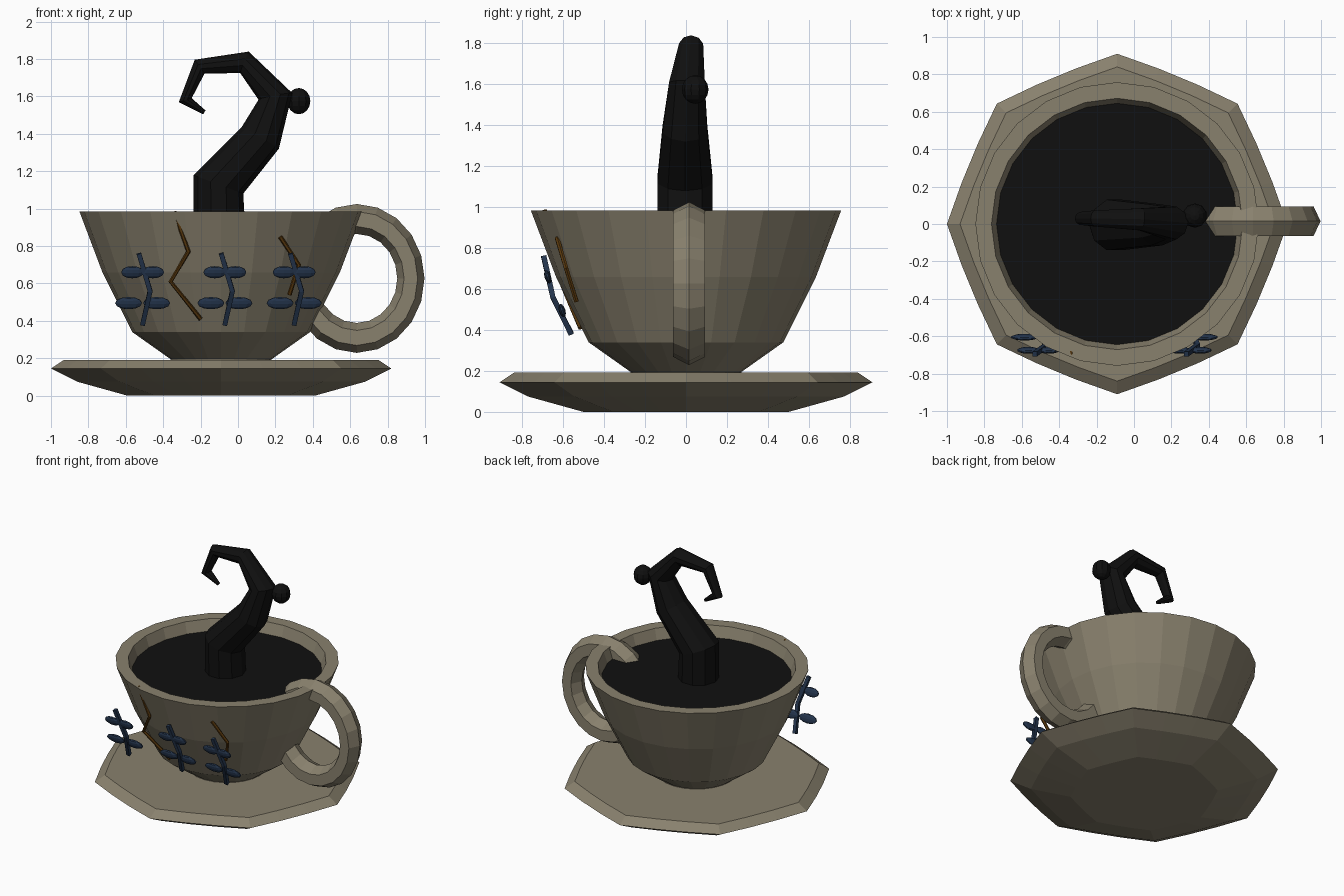
import bpy, bmesh, math
from mathutils import Vector, Matrix

if "Cube" in bpy.data.objects:
    bpy.data.objects.remove(bpy.data.objects["Cube"])

CX = -0.09          # shared axis of cup and saucer
SEG = 24


def material(name, rgb):
    m = bpy.data.materials.new(name)
    m.diffuse_color = (*rgb, 1)
    m.use_nodes = True
    m.node_tree.nodes["Principled BSDF"].inputs["Base Color"].default_value = m.diffuse_color
    return m


CLAY = material("grey_beige_clay", (0.25, 0.22, 0.155))
BLACK = material("black", (0.005, 0.005, 0.005))
BLUE = material("dark_blue", (0.018, 0.036, 0.075))
BROWN = material("brown", (0.10, 0.04, 0.004))


def finish(bm, name, mat):
    bmesh.ops.recalc_face_normals(bm, faces=bm.faces[:])
    me = bpy.data.meshes.new(name)
    bm.to_mesh(me)
    bm.free()
    me.materials.append(mat)
    ob = bpy.data.objects.new(name, me)
    bpy.context.collection.objects.link(ob)
    return ob


def skin(bm, rings, closed=False):
    """Join vertex rings with quads; cap the ends unless the loop is closed."""
    n = len(rings[0])
    pairs = list(zip(rings, rings[1:]))
    if closed:
        pairs.append((rings[-1], rings[0]))
    for a, b in pairs:
        for i in range(n):
            j = (i + 1) % n
            bm.faces.new((a[i], a[j], b[j], b[i]))
    if not closed:
        bm.faces.new(rings[0])
        bm.faces.new(rings[-1])


def lathe(name, profile, mat, shape=lambda i: 1.0):
    bm = bmesh.new()
    rings = []
    for r, z in profile:
        ring = []
        for i in range(SEG):
            a = 2 * math.pi * i / SEG
            k = r * shape(i)
            ring.append(bm.verts.new((CX + k * math.cos(a), k * math.sin(a), z)))
        rings.append(ring)
    skin(bm, rings)
    return finish(bm, name, mat)


def tube(name, pts, radii, sides, mat):
    """Tapered tube with mitred bends."""
    pts = [Vector(p) for p in pts]
    bm = bmesh.new()
    rings = []
    for k, p in enumerate(pts):
        d0 = (p - pts[k - 1]).normalized() if k else None
        d1 = (pts[k + 1] - p).normalized() if k < len(pts) - 1 else None
        t = ((d0 or d1) + (d1 or d0)).normalized()
        side = Vector((0, 1, 0))
        side = (side - t * side.dot(t)).normalized()
        other = t.cross(side)
        ring = []
        for i in range(sides):
            a = 2 * math.pi * (i + 0.5) / sides
            ring.append(bm.verts.new(p + radii[k] * (side * math.cos(a) + other * math.sin(a))))
        rings.append(ring)
    skin(bm, rings)
    return finish(bm, name, mat)


def ellipsoid(name, loc, size, tilt, mat, u=10, v=6):
    bm = bmesh.new()
    bmesh.ops.create_uvsphere(bm, u_segments=u, v_segments=v, radius=1)
    mtx = Matrix.Translation(loc) @ Matrix.Rotation(tilt, 4, 'X') @ Matrix.Diagonal((*size, 1))
    bmesh.ops.transform(bm, matrix=mtx, verts=bm.verts)
    return finish(bm, name, mat)


# Saucer with eight soft corners
lathe("saucer", [(0.50, 0.0), (0.77, 0.075), (0.91, 0.145), (0.84, 0.192)], CLAY,
      lambda i: 1.0 if i % 3 == 0 else 0.945)

# Cup: outer wall, rim, inner wall
lathe("cup", [(0.27, 0.17), (0.27, 0.195), (0.475, 0.34), (0.635, 0.66), (0.758, 0.985),
              (0.672, 0.985), (0.64, 0.89), (0.60, 0.80)], CLAY)
lathe("liquid", [(0.645, 0.86), (0.645, 0.905)], BLACK)

# Handle: slightly narrow ring with a six-sided section
bm = bmesh.new()
rings = []
for i in range(20):
    a = 2 * math.pi * i / 20
    ring = []
    for j in range(6):
        b = 2 * math.pi * j / 6
        r = 0.318 + 0.08 * math.cos(b)
        ring.append(bm.verts.new((0.635 + 0.91 * r * math.cos(a),
                                  0.015 + 0.09 * math.sin(b),
                                  0.627 + r * math.sin(a))))
    rings.append(ring)
skin(bm, rings, closed=True)
finish(bm, "handle", CLAY)

# Hooked tentacle rising out of the liquid
tube("tentacle",
     [(-0.10, -0.005, 0.87), (-0.105, -0.005, 1.13), (0.12, -0.005, 1.38), (0.20, 0.005, 1.60),
      (0.035, 0.025, 1.782), (-0.205, 0.03, 1.76), (-0.282, 0.03, 1.58), (-0.18, 0.03, 1.515)],
     [0.14, 0.142, 0.115, 0.092, 0.062, 0.045, 0.036, 0.012], 10, BLACK)
ellipsoid("tentacle_ball", (0.325, 0.045, 1.575), (0.065, 0.065, 0.07), 0, BLACK, 10, 8)

# Three sprigs across the front, each a bent stem with four leaves
for n, dx in enumerate((-0.5, -0.06, 0.31)):
    tube(f"sprig_stem_{n}", [(dx - 0.03, -0.695, 0.76), (dx + 0.03, -0.65, 0.56),
                             (dx - 0.01, -0.56, 0.38)], [0.018] * 3, 4, BLUE)
    for row, (z, y, off, hw) in enumerate(((0.66, -0.675, 0.055, 0.062),
                                           (0.495, -0.605, 0.075, 0.075))):
        for s, side in ((-1, "left"), (1, "right")):
            ellipsoid(f"sprig_leaf_{n}_{row}_{side}", (dx - 0.01 + s * off, y, z),
                      (hw, 0.016, 0.034), 0.3, BLUE)

# Cracks running down the wall
tube("long_crack", [(-0.34, -0.69, 0.985), (-0.265, -0.665, 0.77), (-0.36, -0.60, 0.61),
                    (-0.20, -0.515, 0.41)], [0.012] * 4, 6, BROWN)
tube("short_crack", [(0.225, -0.63, 0.85), (0.325, -0.585, 0.70), (0.275, -0.535, 0.54)],
     [0.012] * 3, 6, BROWN)
